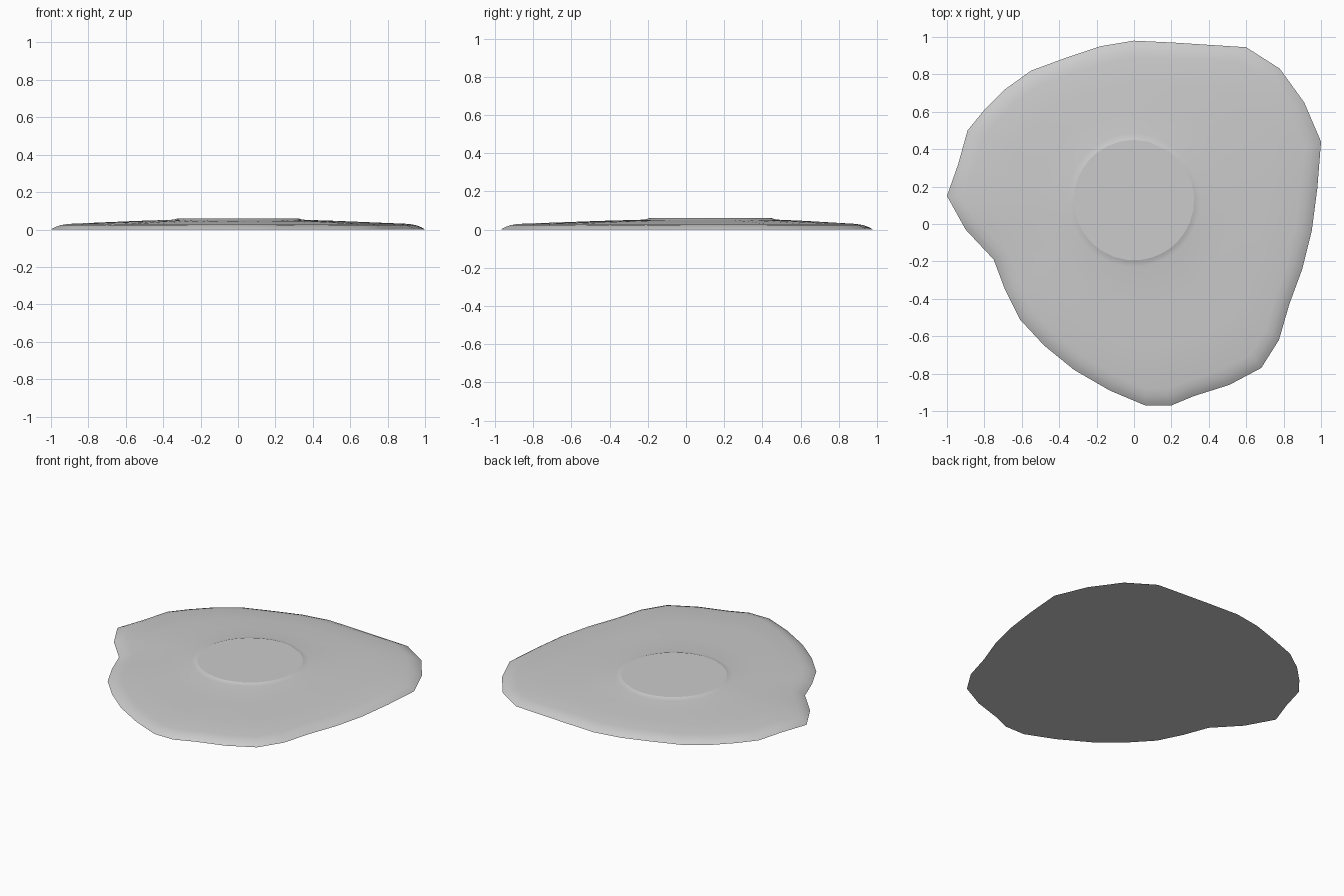
import bpy
from mathutils import Vector

cube = bpy.data.objects.get("Cube")
if cube:
    bpy.data.objects.remove(cube, do_unlink=True)

# One plain grey for the whole model
grey = bpy.data.materials.new("plain_grey")
grey.use_nodes = True
colour = (0.6, 0.6, 0.6, 1)
grey.diffuse_color = colour
grey.node_tree.nodes["Principled BSDF"].inputs["Base Color"].default_value = colour

# Irregular rim of the puddle, clockwise from the back
rim = [(0, .98), (.21, .97), (.6, .945), (.78, .83), (.91, .65), (1, .44),
       (.98, .19), (.95, -.04), (.9, -.24), (.83, -.43), (.775, -.62),
       (.68, -.77), (.51, -.86), (.32, -.92), (.2, -.97), (.06, -.97),
       (-.13, -.89), (-.32, -.78), (-.48, -.65), (-.61, -.51), (-.69, -.35),
       (-.75, -.19), (-.9, -.03), (-1, .15), (-.94, .32), (-.89, .5),
       (-.8, .61), (-.69, .72), (-.55, .82), (-.36, .89), (-.18, .95)]
rim = [Vector(point) for point in reversed(rim)]
count = len(rim)
disc_centre = Vector((0, .128))
disc_radius = .322
top_height = .06


def ring_outside_disc(distance):
    """Points at a fixed distance outside the central disc."""
    return [disc_centre + (p - disc_centre).normalized() * (disc_radius + distance)
            for p in rim]


def ring_inside_rim(distance):
    """Points moved from the rim towards the central disc."""
    return [p + (disc_centre - p).normalized() * distance for p in rim]


def blend(outer, inner, factor):
    return [a.lerp(b, factor) for a, b in zip(outer, inner)]


def make_part(name, rings, faces):
    """Build a smooth object from stacked rings, keeping hard edges sharp."""
    verts = [(p.x, p.y, height) for points, height in rings for p in points]
    mesh = bpy.data.meshes.new(name)
    mesh.from_pydata(verts, [], faces)
    mesh.materials.append(grey)
    part = bpy.data.objects.new(name, mesh)
    bpy.context.collection.objects.link(part)
    bpy.ops.object.select_all(action="DESELECT")
    part.select_set(True)
    bpy.context.view_layer.objects.active = part
    bpy.ops.object.shade_smooth_by_angle(angle=.7)
    return part


# Flat puddle: rounded rim, shallow slope and a small lip around the disc
shoulder = ring_inside_rim(.09)
lip = ring_outside_disc(.035)
rings = [(rim, 0), (ring_inside_rim(.02), .012), (ring_inside_rim(.05), .023),
         (shoulder, .03), (blend(shoulder, lip, .33), .038),
         (blend(shoulder, lip, .67), .046), (lip, .052),
         (ring_outside_disc(.015), .055), (ring_outside_disc(0), top_height)]
faces = [tuple(reversed(range(count)))]
for level in range(len(rings) - 1):
    low, high = level * count, (level + 1) * count
    for i in range(count):
        j = (i + 1) % count
        faces.append((low + i, low + j, high + j, high + i))
make_part("puddle_base", rings, faces)

# Flat round centre
make_part("centre_disc", [(ring_outside_disc(0), top_height)], [tuple(range(count))])
